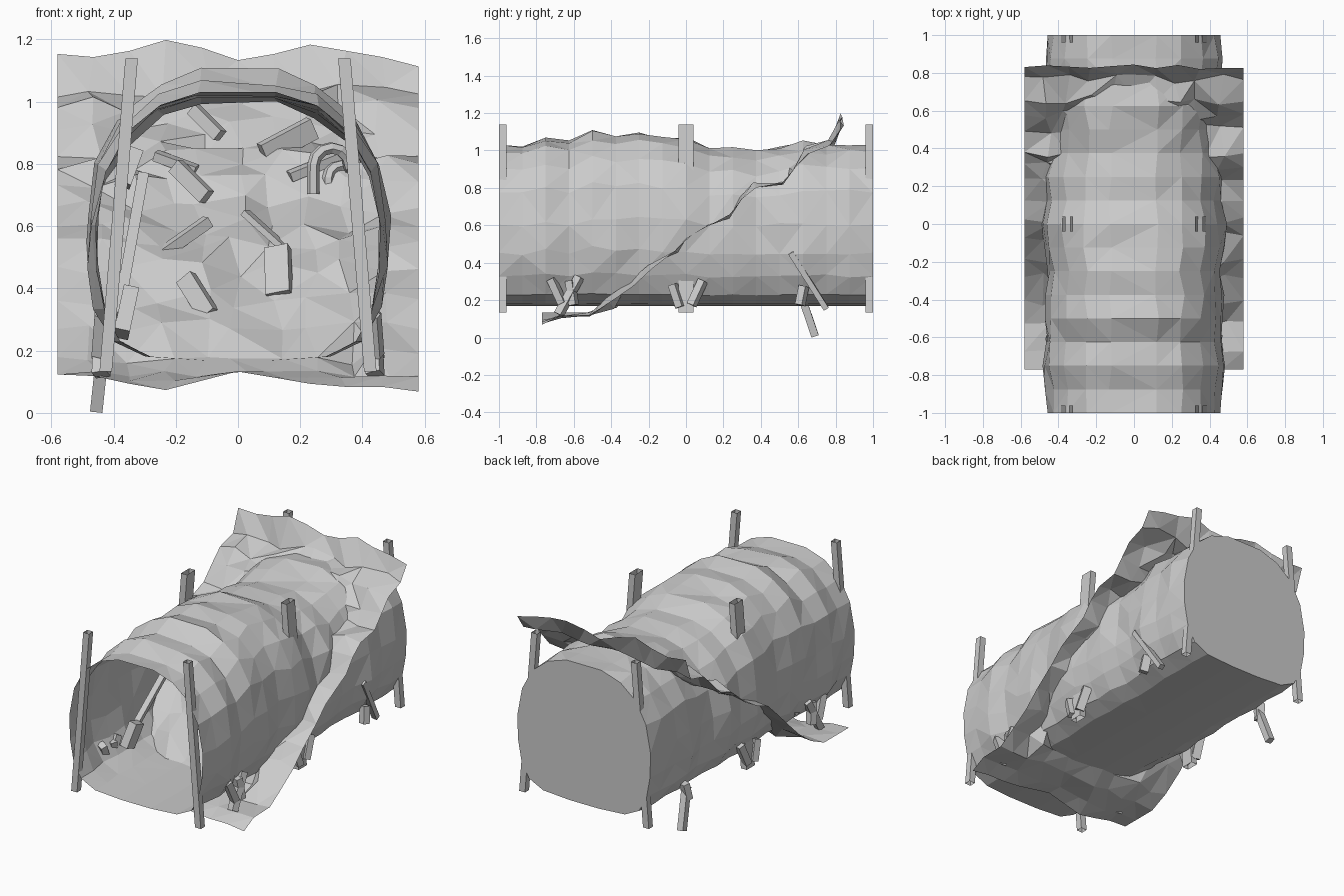
import bpy, bmesh, math, random
from mathutils import Vector

if "Cube" in bpy.data.objects:
    bpy.data.objects.remove(bpy.data.objects["Cube"])
random.seed(7)


def make(name, verts, faces, triangulate=False):
    me = bpy.data.meshes.new(name)
    me.from_pydata(verts, [], faces)
    bm = bmesh.new()
    bm.from_mesh(me)
    if triangulate:
        bmesh.ops.triangulate(bm, faces=[f for f in bm.faces if len(f.verts) == 4])
    bmesh.ops.recalc_face_normals(bm, faces=bm.faces)
    bm.to_mesh(me)
    bm.free()
    ob = bpy.data.objects.new(name, me)
    bpy.context.collection.objects.link(ob)
    return ob


def beam(name, a, b, w, d, roll=0.0):
    """Plank from a to b; w across, d thick, roll about its length."""
    a, b = Vector(a), Vector(b)
    t = (b - a).normalized()
    u = t.cross(Vector((0, 1, 0))).normalized()
    v = t.cross(u)
    c, s = math.cos(roll), math.sin(roll)
    u, v = u * c + v * s, v * c - u * s
    vs = [p + u * (w / 2 * i) + v * (d / 2 * j)
          for p in (a, b) for i, j in ((-1, -1), (1, -1), (1, 1), (-1, 1))]
    fs = [(0, 1, 2, 3), (4, 5, 6, 7)] + [(i, (i + 1) % 4, (i + 1) % 4 + 4, i + 4) for i in range(4)]
    return make(name, vs, fs)


# Tunnel shell: flat-floored arch, uneven rings, open front, closed back
half = [(0.12, 1.037), (0.25, 0.995), (0.355, 0.91), (0.425, 0.78), (0.457, 0.61),
        (0.453, 0.46), (0.43, 0.335), (0.378, 0.235), (0.28, 0.187), (0.10, 0.175)]
profile = half + [(-x, z) for x, z in reversed(half)]
tops = [1.04, 1.03, 1.07, 1.05, 1.11, 1.08, 1.10, 1.08, 1.07,
        1.03, 1.02, 1.00, 1.03, 1.05, 1.04, 1.045, 1.04]
widths = [.457, .46, .485, .465, .465, .47, .455, .475, .485,
          .465, .475, .45, .455, .475, .465, .47, .457]
n, rings = len(profile), len(tops)
verts = []
for r in range(rings):
    y = -1 + 2 * r / (rings - 1)
    amp = 0 if r in (0, rings - 1) else 0.013
    for x, z in profile:
        k = min(1, max(0, (z - 0.19) / 0.2))
        verts.append((x * widths[r] / 0.457 + random.uniform(-amp, amp) * k, y,
                      0.175 + (z - 0.175) * (tops[r] - 0.175) / 0.864 + random.uniform(-amp, amp) * k))
faces = [(r * n + i, r * n + (i + 1) % n, (r + 1) * n + (i + 1) % n, (r + 1) * n + i)
         for r in range(rings - 1) for i in range(n)]
faces.append(tuple((rings - 1) * n + i for i in range(n)))
make("tunnel_shell", verts, faces, True)

# Rubble slope: jagged sheet rising from the floor to the roof, fuller in the middle
path = [(-0.77, .11), (-0.67, .115), (-0.52, .13), (-0.40, .19), (-0.29, .28), (-0.18, .37),
        (-0.07, .47), (0.03, .56), (0.13, .61), (0.24, .66), (0.31, .75), (0.38, .80),
        (0.50, .83), (0.58, .91), (0.66, .985), (0.77, 1.03), (0.83, 1.15)]
crest = [1.16, 1.15, 1.17, 1.205, 1.18, 1.14, 1.16, 1.19, 1.17, 1.15, 1.12]
toe = [.13, .125, .10, .08, .11, .14, .12, .10, .09, .09, .075]
cols = 11
verts = []
for k, (y, z) in enumerate(path):
    for c in range(cols):
        x = -0.58 + 1.16 * c / (cols - 1)
        edge = c in (0, cols - 1)
        a = 0.012 if edge or k < 3 else 0.032
        if k == len(path) - 1:
            p = (x, y + random.uniform(-.01, .015), crest[c])
        elif k == 0:
            p = (x, y, toe[c])
        else:
            jx = 0 if edge else random.uniform(-.03, .03)
            bulge = 0.025 * (1 - (x / 0.58) ** 2) if k > 8 else 0
            p = (x + jx, max(-0.78, y + random.uniform(-a, a)),
                 max(toe[c], z + bulge + random.uniform(-a, a)))
        verts.append(p)
faces = [(k * cols + c, k * cols + c + 1, (k + 1) * cols + c + 1, (k + 1) * cols + c)
         for k in range(len(path) - 1) for c in range(cols - 1)]
make("rubble_slope", verts, faces, True)

# Support posts: leaning hollow timbers with open ends
for place, y0, y1 in (("front", -1, -0.96), ("middle", -0.04, 0.04), ("back", 0.96, 1)):
    for side, s in (("left", -1), ("right", 1)):
        vs = [(s * (cx + dx), y, z) for cx, z in ((0.425, 0.14), (0.342, 1.145))
              for dx, y in ((-.02, y0), (.02, y0), (.02, y1), (-.02, y1))]
        make(f"{place}_{side}_post", vs, [(i, (i + 1) % 4, (i + 1) % 4 + 4, i + 4) for i in range(4)])


def slope_y(z):
    return (z - 0.14) / 0.8 - 0.47


# Broken planks lying on the slope: x, z, length, width, tilt in degrees
for i, (x, z, l, w, ang) in enumerate([
        (0.16, .88, .18, .07, 28), (-0.17, .57, .18, .035, 35), (-0.13, .38, .14, .06, -58),
        (0.13, .46, .15, .08, -88), (-0.15, .75, .14, .05, -45), (-0.20, .81, .14, .03, -20),
        (0.09, .59, .18, .02, -42), (0.25, .80, .18, .03, 22), (-0.10, .94, .12, .04, -45)]):
    dx, dz = math.cos(math.radians(ang)) * l / 2, math.sin(math.radians(ang)) * l / 2
    y = slope_y(z) - 0.03
    beam(f"slope_plank_{i + 1}", (x - dx, y - dz * .6, z - dz), (x + dx, y + dz * .6, z + dz), w, .04, .3)

# Long plank leaning against the left wall, with a block at its foot
beam("leaning_plank", (-0.385, -0.50, .32), (-0.305, -0.10, .77), .035, .03)
beam("foot_block", (-0.375, -0.55, .26), (-0.345, -0.50, .40), .05, .09)
beam("upper_left_block", (-0.37, 0.22, .74), (-0.33, 0.26, .85), .05, .05)

# Broken stakes poking through the lower walls on both sides
for i, (y0, z0, y1, z1) in enumerate([(-0.72, .32, -0.66, .19), (-0.57, .33, -0.68, .13),
                                      (-0.62, .31, -0.60, .18), (-0.07, .29, -0.03, .17),
                                      (0.09, .31, 0.03, .18), (0.63, .28, 0.61, .18)]):
    for side, s in (("left", -1), ("right", 1)):
        beam(f"{side}_stake_{i + 1}", (s * .43, y0, z0), (s * .44, y1, z1), .05, .04, .4)
beam("right_long_stake", (.46, 0.56, .46), (.42, 0.75, .16), .035, .03)
beam("left_long_stake", (-.43, 0.61, .25), (-.455, 0.69, .015), .04, .04)


# Bent pipe hooks sticking out of the rubble
def hook(name, x, y, z, r, leg):
    cu = bpy.data.curves.new(name, 'CURVE')
    cu.dimensions = '3D'
    cu.bevel_depth, cu.bevel_resolution, cu.use_fill_caps = 0.02, 1, True
    pts = [(x - r, y, z - leg)]
    pts += [(x - r * math.cos(t * math.pi / 6), y + .008 * t, z + r * math.sin(t * math.pi / 6)) for t in range(7)]
    pts.append((x + r, y + .1, z - .02))
    sp = cu.splines.new('POLY')
    sp.points.add(len(pts) - 1)
    for p, co in zip(sp.points, pts):
        p.co = (*co, 1)
    ob = bpy.data.objects.new(name, cu)
    bpy.context.collection.objects.link(ob)
    me = bpy.data.meshes.new_from_object(ob.evaluated_get(bpy.context.evaluated_depsgraph_get()))
    bpy.data.objects.remove(ob)
    me.polygons.foreach_set("use_smooth", [False] * len(me.polygons))
    bpy.context.collection.objects.link(bpy.data.objects.new(name, me))


hook("pipe_hook_large", .30, .25, .80, .058, .09)
hook("pipe_hook_small", .33, .30, .76, .04, .03)

# Stand the lowest point exactly on the ground
bpy.context.view_layer.update()
low = min(v.co.z for o in bpy.data.objects for v in o.data.vertices)
for o in bpy.data.objects:
    o.location.z -= low
